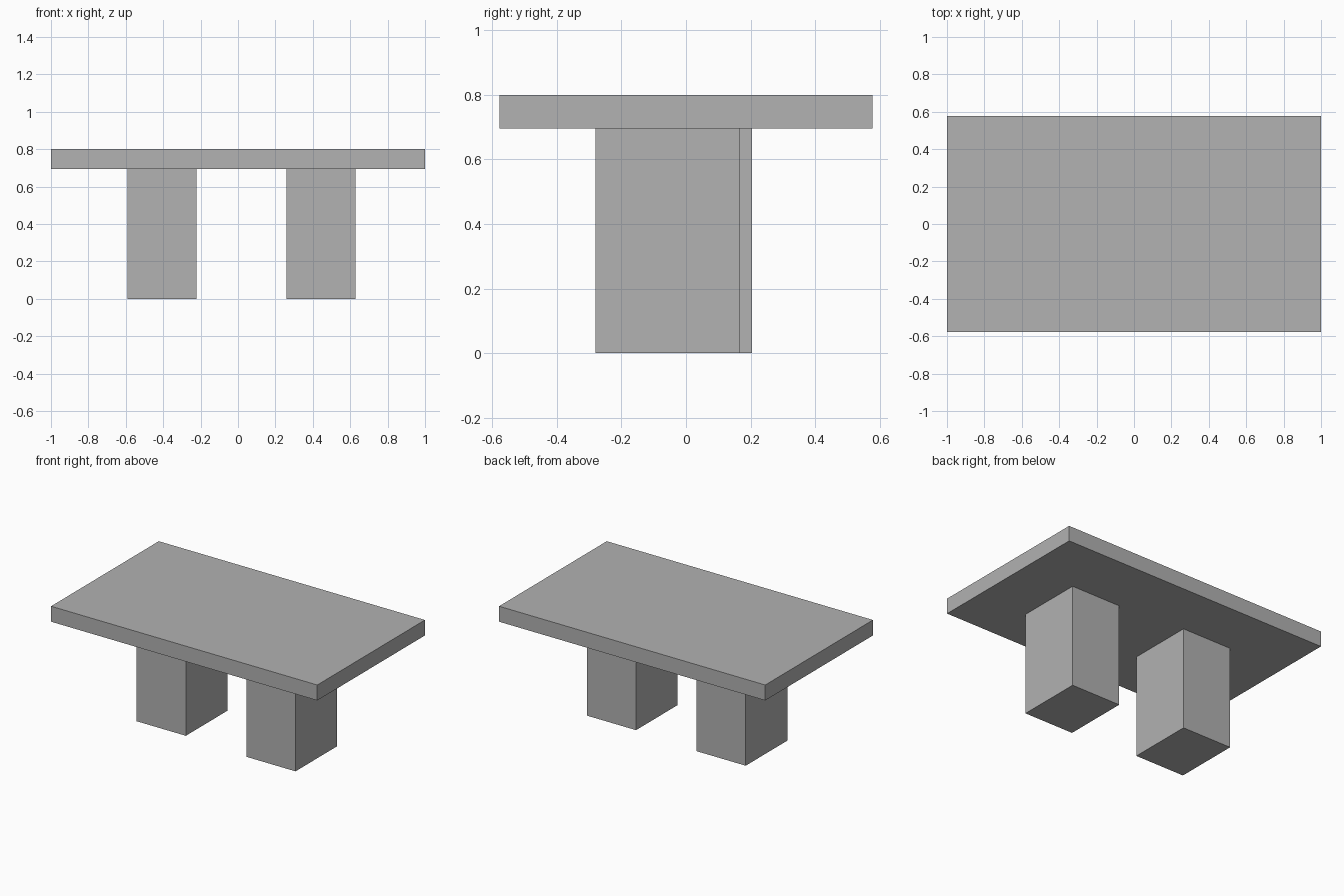
import bpy

# Remove the default cube
default = bpy.data.objects.get("Cube")
if default:
    bpy.data.objects.remove(default, do_unlink=True)

# Single flat grey
GREY = (0.445, 0.445, 0.445, 1.0)
grey = bpy.data.materials.new("plain grey")
grey.use_nodes = True
grey.diffuse_color = GREY
grey.node_tree.nodes["Principled BSDF"].inputs["Base Color"].default_value = GREY


def box(name, centre, size):
    """Add a sharp-edged box of the given size."""
    bpy.ops.mesh.primitive_cube_add(size=1, location=centre)
    obj = bpy.context.object
    obj.name = name
    obj.scale = size
    bpy.ops.object.transform_apply(location=False, rotation=False, scale=True)
    obj.data.materials.append(grey)
    return obj


HEIGHT = 0.80
LEG_HEIGHT = 0.695
slab = HEIGHT - LEG_HEIGHT

# Table top
box("table_top", (0, 0, LEG_HEIGHT + slab / 2), (2.0, 1.156, slab))

# Two block legs, slightly offset from one another
for name, x, y in (("right_leg", -0.407, -0.019), ("left_leg", 0.443, -0.056)):
    box(name, (x, y, LEG_HEIGHT / 2), (0.37, 0.447, LEG_HEIGHT))
